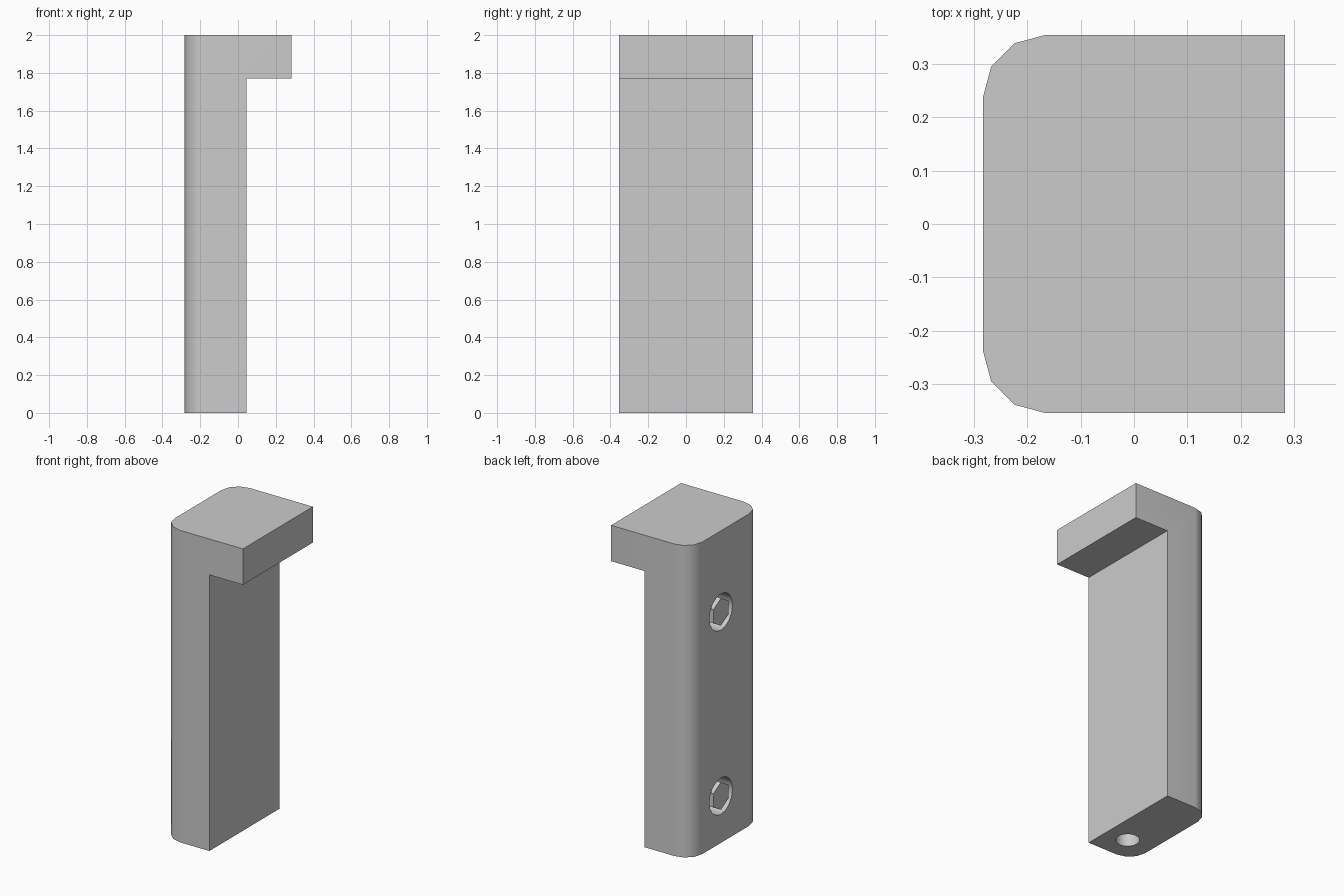
import bpy, bmesh
from math import pi, radians
from mathutils import Matrix, Vector

if "Cube" in bpy.data.objects:
    bpy.data.objects.remove(bpy.data.objects["Cube"])

BACK_X, HALF_Y, POST_X, LIP_X = -0.283, 0.354, 0.045, 0.283
BOLT_Y, BOLT_HEIGHTS = 0.05, (0.30, 1.48)
SEAT_DEPTH = 0.11


def finish(bm, name):
    bmesh.ops.recalc_face_normals(bm, faces=bm.faces)
    mesh = bpy.data.meshes.new(name)
    bm.to_mesh(mesh)
    bm.free()
    obj = bpy.data.objects.new(name, mesh)
    bpy.context.collection.objects.link(obj)
    return obj


def cylinder(name, start, axis, length, radius, sides, spin=0.0):
    """Prism that runs from start along axis."""
    axis = Vector(axis)
    turn = Matrix.Rotation(pi / 2, 4, 'Y') if axis.x else Matrix.Identity(4)
    centre = Vector(start) + axis * length / 2
    bm = bmesh.new()
    bmesh.ops.create_cone(bm, cap_ends=True, segments=sides, radius1=radius,
                          radius2=radius, depth=length,
                          matrix=Matrix.Translation(centre) @ turn @ Matrix.Rotation(spin, 4, 'Z'))
    return finish(bm, name)


def select_only(obj):
    bpy.ops.object.select_all(action='DESELECT')
    obj.select_set(True)
    bpy.context.view_layer.objects.active = obj


# Post with overhanging lip: L profile extruded along y
profile = [(BACK_X, 0), (POST_X, 0), (POST_X, 1.77), (LIP_X, 1.77), (LIP_X, 2), (BACK_X, 2)]
bm = bmesh.new()
face = bm.faces.new([bm.verts.new((x, -HALF_Y, z)) for x, z in profile])
extruded = bmesh.ops.extrude_face_region(bm, geom=[face])['geom']
bmesh.ops.translate(bm, vec=(0, 2 * HALF_Y, 0),
                    verts=[v for v in extruded if isinstance(v, bmesh.types.BMVert)])

# Rounded vertical corners on the back
corners = [e for e in bm.edges if all(abs(v.co.x - BACK_X) < 1e-4 for v in e.verts)
           and abs(e.verts[0].co.z - e.verts[1].co.z) > 1]
bmesh.ops.bevel(bm, geom=corners, offset=0.118, segments=3, profile=0.5, affect='EDGES')
post = finish(bm, "hooked_post")

# Bolt recesses and the pin hole underneath
cutters = [cylinder("recess_cutter", (BACK_X - 0.05, BOLT_Y, z), (1, 0, 0),
                    SEAT_DEPTH + 0.05, 0.117, 16) for z in BOLT_HEIGHTS]
cutters.append(cylinder("pin_hole_cutter", (-0.108, -0.186, -0.05), (0, 0, 1), 0.35, 0.07, 16))
select_only(post)
for cutter in cutters:
    cutter.hide_render = True
    mod = post.modifiers.new("cut", 'BOOLEAN')
    mod.object, mod.operation, mod.solver = cutter, 'DIFFERENCE', 'EXACT'
    bpy.ops.object.modifier_apply(modifier=mod.name)
    bpy.data.objects.remove(cutter, do_unlink=True)

select_only(post)
bpy.ops.object.shade_smooth_by_angle(angle=radians(35))
post.modifiers.new("flat_sides", 'WEIGHTED_NORMAL').keep_sharp = True

# Hexagonal bolt heads, flush with the back face
for label, z in zip(("lower", "upper"), BOLT_HEIGHTS):
    cylinder(f"{label}_bolt_head", (BACK_X, BOLT_Y, z), (1, 0, 0),
             SEAT_DEPTH + 0.01, 0.088, 6, spin=pi / 6)
